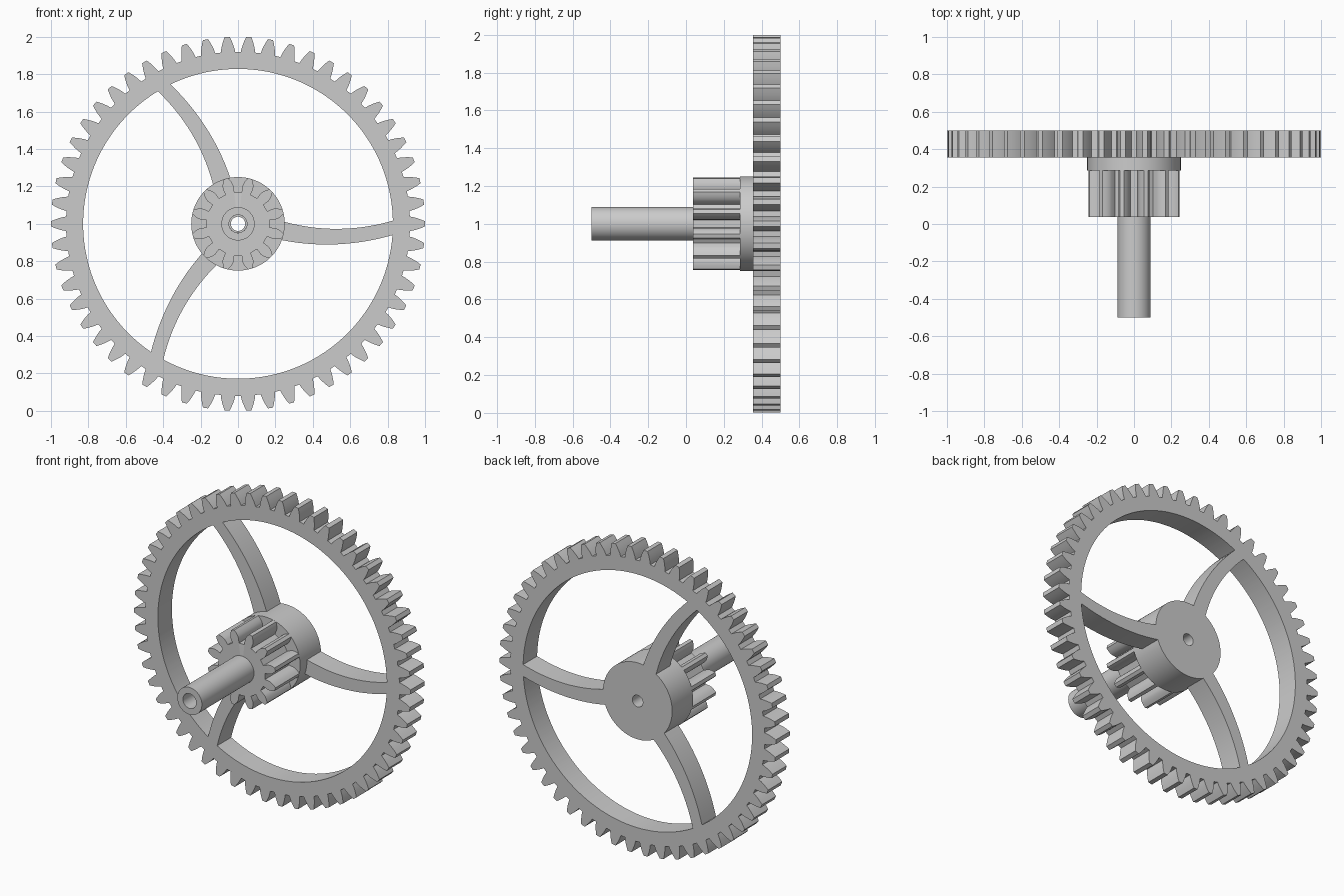
import bpy, bmesh
from math import sin, cos, tan, acos, atan2, pi, radians, hypot, sqrt

if "Cube" in bpy.data.objects:
    bpy.data.objects.remove(bpy.data.objects["Cube"])

MODULE = 2 / 56          # tooth size shared by both gears
AXLE_Z = 1.0


def finish(bm, name):
    bmesh.ops.recalc_face_normals(bm, faces=bm.faces)
    mesh = bpy.data.meshes.new(name)
    bm.to_mesh(mesh)
    bm.free()
    ob = bpy.data.objects.new(name, mesh)
    bpy.context.collection.objects.link(ob)
    bpy.ops.object.select_all(action='DESELECT')
    ob.select_set(True)
    bpy.context.view_layer.objects.active = ob
    bpy.ops.object.shade_smooth_by_angle(angle=radians(25))
    return ob


def ring_solid(name, outer, bore, y0, y1):
    """Extrude an outline along y with a round hole through it."""
    inner = []
    for x, z in outer:
        r = hypot(x, z)
        inner.append((x / r * bore, z / r * bore))
    bm = bmesh.new()
    loops = [[bm.verts.new((x, y, AXLE_Z + z)) for x, z in pts]
             for pts, y in ((outer, y0), (outer, y1), (inner, y1), (inner, y0))]
    n = len(outer)
    for a, b in zip(loops, loops[1:] + loops[:1]):
        for i in range(n):
            j = (i + 1) % n
            bm.faces.new((a[i], a[j], b[j], b[i]))
    return finish(bm, name)


def circle(r, n=64):
    return [(r * cos(2 * pi * i / n), r * sin(2 * pi * i / n)) for i in range(n)]


def gear_outline(teeth, phase):
    """Involute teeth with a 20 degree pressure angle."""
    pitch = teeth * MODULE / 2
    tip, root = pitch + MODULE, pitch - 1.25 * MODULE
    base = pitch * cos(radians(20))

    def inv(a):
        return tan(a) - a

    def half_angle(r):
        return pi / (2 * teeth) + inv(radians(20)) - inv(acos(min(1, base / r)))

    start = max(root, base)
    flank = [(start + (tip - start) * k / 4) for k in range(5)]
    if root < base:
        flank.insert(0, root)
    side = [(r, half_angle(r)) for r in flank]
    tooth = [(r, -a) for r, a in side] + [(r, a) for r, a in reversed(side)]
    pts = []
    for i in range(teeth):
        mid = phase + 2 * pi * i / teeth
        pts += [(r * cos(mid + a), r * sin(mid + a)) for r, a in tooth]
    return pts


def parabola(p, x):
    (a, fa), (b, fb), (c, fc) = p
    return (fa * (x - b) * (x - c) / ((a - b) * (a - c))
            + fb * (x - a) * (x - c) / ((b - a) * (b - c))
            + fc * (x - a) * (x - b) / ((c - a) * (c - b)))


def spoke(name, turn):
    upper = ((0.25, 0.01), (0.52, -0.027), (0.825, 0.016))
    lower = ((0.24, -0.085), (0.53, -0.11), (0.83, -0.06))
    n = 14
    bm = bmesh.new()
    rows = []
    for i in range(n + 1):
        r = 0.248 + (0.834 - 0.248) * i / n
        row = []
        for edge, y in ((upper, 0.355), (upper, 0.5), (lower, 0.5), (lower, 0.355)):
            z = parabola(edge, r)
            x = sqrt(r * r - z * z)
            row.append(bm.verts.new((x * cos(turn) - z * sin(turn), y,
                                     AXLE_Z + x * sin(turn) + z * cos(turn))))
        rows.append(row)
    for a, b in zip(rows, rows[1:]):
        for k in range(4):
            m = (k + 1) % 4
            bm.faces.new((a[k], a[m], b[m], b[k]))
    bm.faces.new(rows[0])
    bm.faces.new(rows[-1])
    return finish(bm, name)


# Large toothed rim
ring_solid("gear_rim", gear_outline(54, 0), 0.828, 0.355, 0.5)

# Three curved spokes
for k in range(3):
    spoke(f"spoke_{k + 1}", 2 * pi * k / 3)

# Hub, small pinion and hollow shaft
ring_solid("hub", circle(0.25, 96), 0.038, 0.285, 0.5)
ring_solid("pinion", gear_outline(12, pi / 12), 0.048, 0.038, 0.285)
ring_solid("shaft", circle(0.089), 0.048, -0.5, 0.038)
